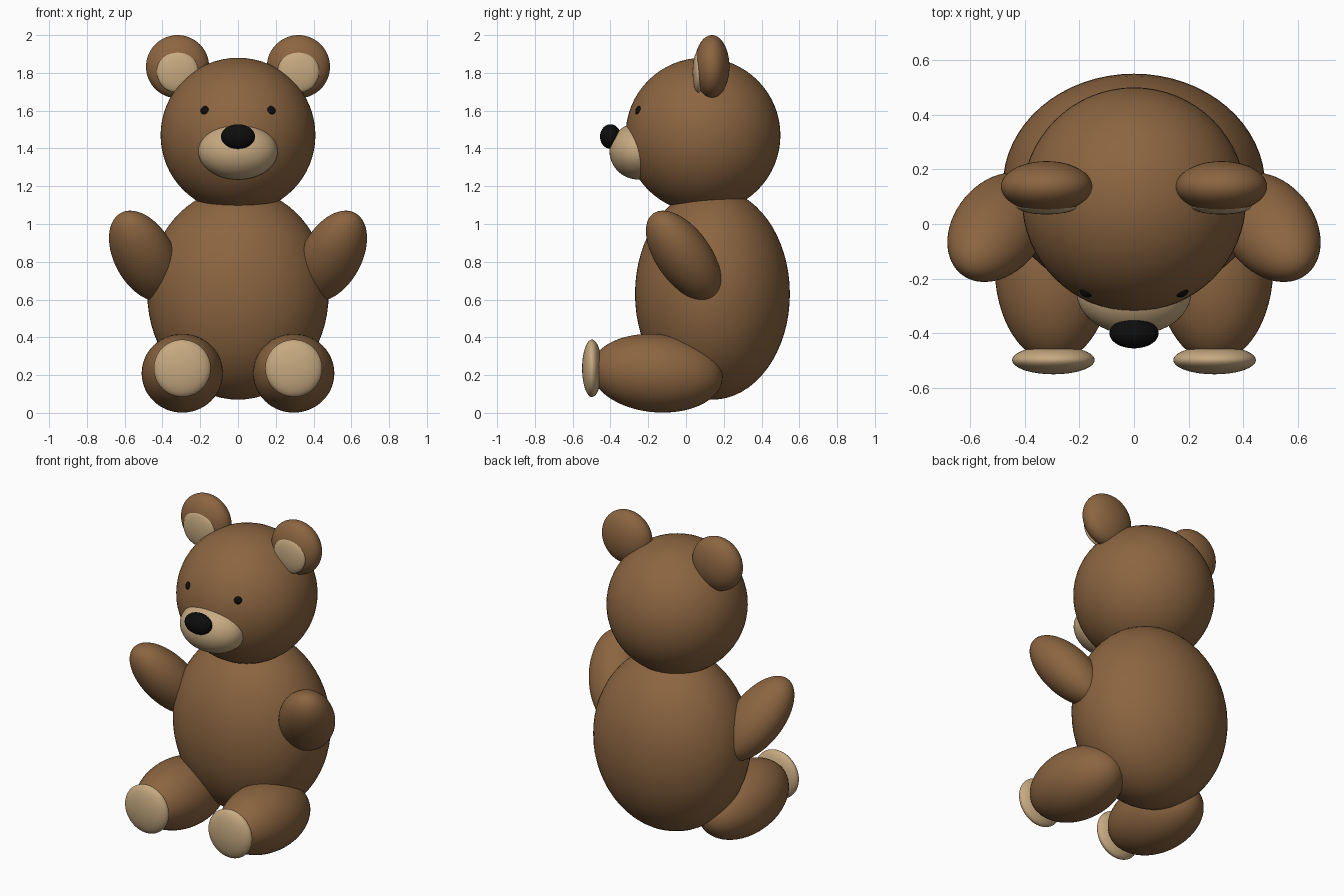
import bpy
from math import radians
from mathutils import Matrix, Vector

cube = bpy.data.objects.get("Cube")
if cube:
    bpy.data.objects.remove(cube, do_unlink=True)


def make_material(name, color, roughness):
    mat = bpy.data.materials.new(name)
    mat.use_nodes = True
    mat.diffuse_color = (*color, 1)
    shader = mat.node_tree.nodes["Principled BSDF"]
    shader.inputs["Base Color"].default_value = (*color, 1)
    shader.inputs["Roughness"].default_value = roughness
    return mat


brown = make_material("brown fur", (0.26, 0.13, 0.052), 0.9)
tan = make_material("tan fur", (0.57, 0.40, 0.22), 0.9)
black = make_material("black", (0.004, 0.004, 0.004), 0.4)


def ellipsoid(name, center, radii, mat, rotation=Matrix()):
    """Smooth ellipsoid whose poles lie on its local z axis."""
    bpy.ops.mesh.primitive_uv_sphere_add(segments=64, ring_count=32)
    obj = bpy.context.object
    obj.name = obj.data.name = name
    obj.data.transform(rotation @ Matrix.Diagonal((*radii, 1)))
    obj.location = center
    obj.data.materials.append(mat)
    bpy.ops.object.shade_smooth()
    return obj


def pair(name, center, radii, mat, rotation=Matrix()):
    """Left part plus its mirror image on the right."""
    flip = Matrix.Diagonal((-1, 1, 1, 1))
    x, y, z = center
    ellipsoid("left_" + name, center, radii, mat, rotation)
    ellipsoid("right_" + name, (-x, y, z), radii, mat, flip @ rotation @ flip)


# Torso and head
ellipsoid("body", (0, 0.14, 0.63), (0.48, 0.41, 0.56), brown)
head_center, head_radius = Vector((0, 0.09, 1.47)), 0.41
ellipsoid("head", head_center, [head_radius] * 3, brown)

# Face
ellipsoid("muzzle", (0, -0.25, 1.385), (0.21, 0.155, 0.15), tan)
ellipsoid("nose", (0, -0.4, 1.463), (0.09, 0.055, 0.065), black)
gaze = (Vector((0.178, -0.255, 1.603)) - head_center).normalized()
pair("eye", head_center + gaze * (head_radius - 0.017), [0.028] * 3, black)

# Ears with pale inner pads
pair("ear", (0.32, 0.137, 1.833), (0.167, 0.093, 0.167), brown)
pair("inner_ear", (0.32, 0.065, 1.805), (0.11, 0.03, 0.11), tan)

# Arms raised outward and forward
along = Vector((0.378, -0.531, 0.759)).normalized()
depth = along.cross(Vector((0.885, 0.45, -0.126))).normalized()
width = depth.cross(along)
arm_turn = Matrix((width, depth, along)).transposed().to_4x4()
pair("arm", (0.496, -0.012, 0.83), (0.165, 0.143, 0.292), brown, arm_turn)

# Legs pointing forward, feet slightly raised, with sole pads
leg_tilt = Matrix.Rotation(radians(-5), 4, "X")
pair("leg", (0.295, -0.155, 0.21), (0.215, 0.35, 0.207), brown, leg_tilt)
pair("foot_pad", (0.295, -0.498, 0.236), (0.151, 0.052, 0.152), tan)
